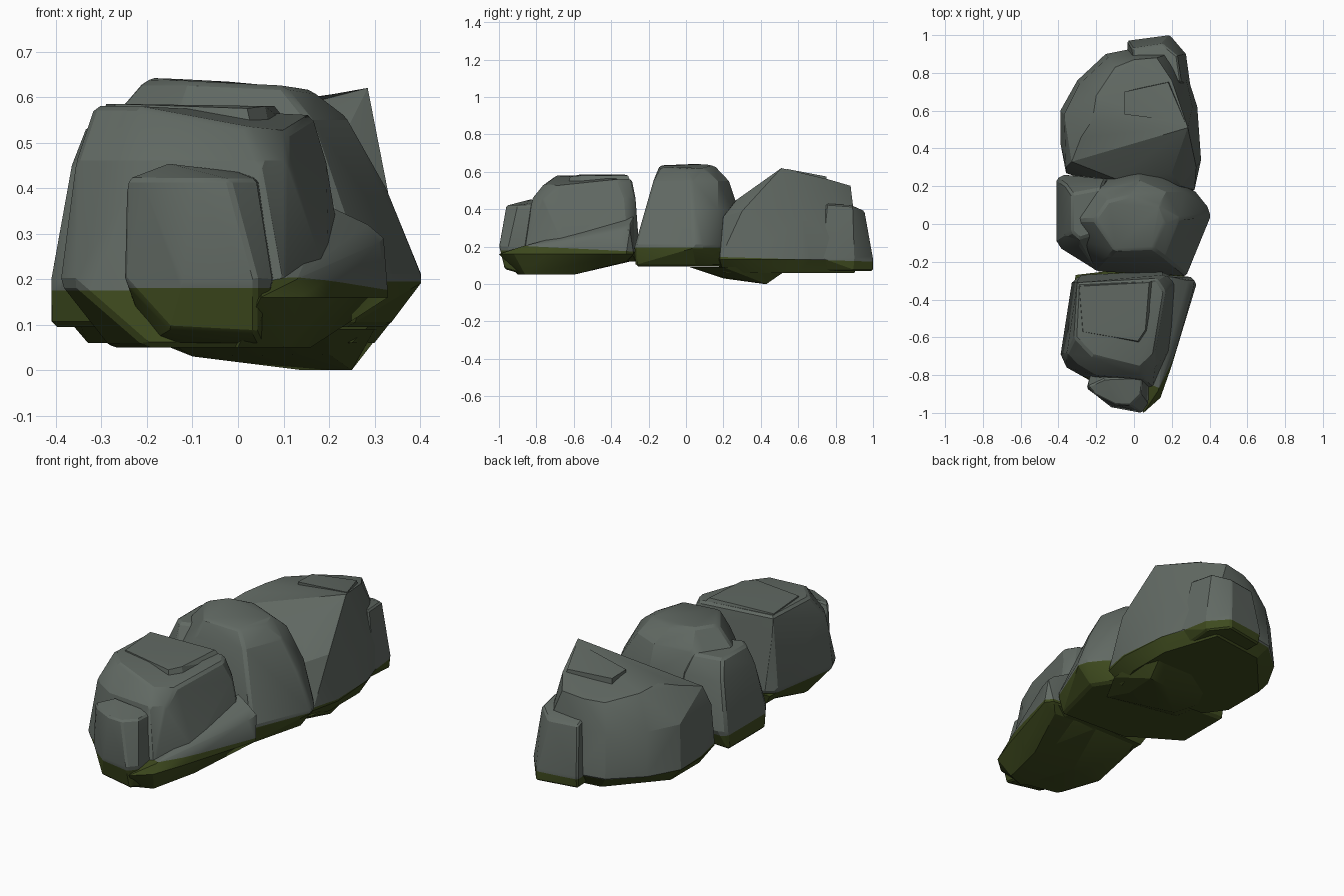
import bpy, bmesh, math
from mathutils import Vector


def material(name, rgb):
    m = bpy.data.materials.new(name)
    m.diffuse_color = (*rgb, 1)
    return m


stone = material("grey_stone", (0.120, 0.142, 0.125))
moss = material("dark_moss", (0.048, 0.068, 0.013))


def boulder(name, layers, moss_z, slope=0.0, bevel=0.012):
    """Faceted rock: hull of outlines at several heights, mossy below a tilted line.
    Each point is (x, y) at the layer height, or (x, y, z)."""
    bm = bmesh.new()
    for z, pts in layers:
        for p in pts:
            bm.verts.new((p[0], p[1], p[2] if len(p) > 2 else z))
    res = bmesh.ops.convex_hull(bm, input=bm.verts[:])
    junk = {g for g in res["geom_interior"] + res["geom_unused"]
            if isinstance(g, bmesh.types.BMVert)}
    bmesh.ops.delete(bm, geom=list(junk), context='VERTS')
    bmesh.ops.dissolve_limit(bm, angle_limit=math.radians(5),
                             verts=bm.verts[:], edges=bm.edges[:])
    if bevel:
        sharp = [e for e in bm.edges if e.calc_face_angle(0) > math.radians(35)]
        bmesh.ops.bevel(bm, geom=sharp, offset=bevel, segments=1,
                        affect='EDGES', clamp_overlap=True)
    # Cut along the moss line and colour by height
    normal = Vector((0, -slope, 1))
    origin = Vector((0, 0, moss_z))
    bmesh.ops.bisect_plane(bm, geom=bm.verts[:] + bm.edges[:] + bm.faces[:],
                           plane_co=origin, plane_no=normal)
    for f in bm.faces:
        f.material_index = int((f.calc_center_median() - origin).dot(normal) < 0)
    bmesh.ops.recalc_face_normals(bm, faces=bm.faces[:])
    me = bpy.data.meshes.new(name)
    bm.to_mesh(me)
    bm.free()
    me.materials.append(stone)
    me.materials.append(moss)
    ob = bpy.data.objects.new(name, me)
    bpy.context.collection.objects.link(ob)
    bpy.context.view_layer.objects.active = ob
    ob.select_set(True)
    bpy.ops.object.shade_smooth_by_angle(angle=math.radians(22))
    ob.select_set(False)


# Front rock: main block
boulder("front_rock", [
    (0.05, [(-0.2, -0.85), (0.02, -0.9), (0.1, -0.6), (-0.28, -0.62), (-0.29, -0.42, 0.11),
            (-0.25, -0.3, 0.12), (0.15, -0.3, 0.12), (0.15, -0.42, 0.11)]),
    (0.19, [(-0.39, -0.69), (-0.36, -0.76), (-0.2, -0.83), (0.1, -0.86), (0.2, -0.65),
            (0.24, -0.3), (0.15, -0.25), (-0.28, -0.27), (-0.33, -0.31)]),
    (0.46, [(-0.355, -0.68), (-0.3, -0.74), (-0.2, -0.8), (0.05, -0.82), (0.11, -0.76),
            (0.195, -0.32), (0.15, -0.27), (-0.3, -0.3)]),
    (0.585, [(-0.315, -0.6, 0.58), (-0.22, -0.7, 0.58), (0.02, -0.76, 0.535), (0.11, -0.68, 0.525),
             (0.165, -0.36, 0.56), (0.12, -0.29, 0.56), (-0.3, -0.31, 0.58)]),
], 0.175)
# Thin cap stone on top
boulder("front_cap", [
    (0.53, [(-0.30, -0.32), (-0.28, -0.57), (0.03, -0.63), (0.07, -0.57), (0.12, -0.29)]),
    (0.585, [(-0.29, -0.33), (-0.27, -0.57), (0.02, -0.62, 0.575), (0.06, -0.56, 0.58), (0.08, -0.31, 0.58)]),
], 0.0, bevel=0)
# Low step at the nose
boulder("front_step", [
    (0.06, [(-0.12, -0.88), (0.05, -0.9), (0.06, -0.75), (-0.2, -0.75),
            (-0.15, -0.94, 0.09), (0.04, -0.97, 0.08)]),
    (0.2, [(-0.25, -0.87), (-0.12, -0.97), (0.04, -1.0), (0.075, -0.95), (0.08, -0.75), (-0.22, -0.75)]),
    (0.42, [(-0.245, -0.86), (-0.21, -0.9), (-0.1, -0.955), (-0.02, -0.96), (0.04, -0.9),
            (0.045, -0.8), (-0.16, -0.82, 0.455), (0.0, -0.82, 0.435)]),
], 0.18, bevel=0.008)
# Sloping ledge along the right foot
boulder("front_ledge", [
    (0.05, [(0.0, -0.9), (0.1, -0.86), (0.16, -0.6), (-0.1, -0.6), (0.26, -0.32, 0.12),
            (0, -0.3, 0.12), (0.2, -0.42, 0.11), (0.0, -0.42, 0.11)]),
    (0.16, [(0.05, -1.0), (0.14, -0.92), (0.2, -0.75), (0.33, -0.32), (0.3, -0.28), (0.0, -0.26)]),
    (0.28, [(0.31, -0.36, 0.28), (0.32, -0.3, 0.29), (0.285, -0.3, 0.32), (0.2, -0.28, 0.36),
            (0.18, -0.6, 0.23), (0.13, -0.88, 0.2), (0.05, -0.8, 0.2), (0.1, -0.3, 0.33)]),
], 0.16, slope=-0.05, bevel=0)
# Mossy foot behind the front rock
boulder("front_heel", [
    (0.12, [(-0.28, -0.28), (0.2, -0.27), (0.2, -0.4), (-0.28, -0.4)]),
    (0.17, [(-0.31, -0.27), (-0.1, -0.245), (0.2, -0.25), (0.3, -0.29), (0.2, -0.4), (-0.32, -0.4)]),
], 0.2, bevel=0)

# Middle rock: dome
boulder("middle_rock", [
    (0.095, [(-0.3, -0.1), (-0.15, -0.25), (0.25, -0.27), (0.33, 0.05), (0.2, 0.25), (-0.3, 0.22)]),
    (0.2, [(-0.36, -0.1), (-0.2, -0.25), (0.28, -0.275), (0.41, 0.04), (0.395, 0.09),
           (0.33, 0.17), (0.2, 0.24), (-0.34, 0.22)]),
    (0.4, [(-0.33, -0.07), (-0.18, -0.2), (0.22, -0.21), (0.33, 0.04), (0.27, 0.17),
           (0.15, 0.25), (0.03, 0.28), (-0.15, 0.23), (-0.31, 0.18)]),
    (0.55, [(-0.285, 0.02), (-0.13, -0.175), (0.16, -0.175), (0.245, 0.03), (0.17, 0.17),
            (0.03, 0.23), (-0.17, 0.19)]),
    (0.635, [(-0.21, 0.02), (-0.19, 0.05, 0.642), (-0.1, -0.14), (0.1, -0.13, 0.625), (0.16, 0.0, 0.615),
             (0.13, 0.1, 0.62), (-0.02, 0.15), (-0.14, 0.12, 0.64)]),
], 0.195)
# Slab leaning on the left side of the middle rock
boulder("middle_side_slab", [
    (0.095, [(-0.41, 0.22), (-0.41, -0.08), (-0.15, -0.24), (-0.1, 0.2)]),
    (0.2, [(-0.41, 0.24), (-0.41, -0.09), (-0.385, -0.13), (-0.2, -0.245), (-0.1, 0.24), (-0.37, 0.26)]),
    (0.45, [(-0.365, 0.21), (-0.365, -0.06), (-0.29, -0.12), (-0.15, 0.24)]),
    (0.54, [(-0.33, 0.16), (-0.33, -0.04), (-0.29, -0.08), (-0.2, -0.05), (-0.17, 0.19)]),
], 0.175)

# Back rock: wedge rising to a sharp right corner
boulder("back_rock", [
    (0.06, [(-0.25, 0.25), (0.25, 0.2), (-0.33, 0.36), (-0.33, 0.6), (-0.1, 0.86),
            (0.2, 0.9), (0.3, 0.6), (0.3, 0.35)]),
    (0.13, [(-0.36, 0.27), (-0.39, 0.43), (-0.39, 0.6), (-0.3, 0.76), (-0.15, 0.9), (0.0, 0.93),
            (0.24, 0.92), (0.335, 0.62), (0.355, 0.34), (0.32, 0.18), (0.0, 0.15)]),
    (0.36, [(-0.36, 0.3), (-0.37, 0.58), (-0.29, 0.74), (-0.14, 0.88), (0.0, 0.9),
            (0.18, 0.9), (0.31, 0.62), (0.33, 0.3, 0.39), (0.25, 0.2)]),
    (0.5, [(-0.33, 0.33, 0.46), (-0.28, 0.46, 0.5), (-0.22, 0.55, 0.53), (-0.2, 0.68, 0.52),
           (-0.1, 0.83, 0.5), (0.0, 0.87, 0.51), (0.12, 0.88, 0.525), (0.2, 0.76, 0.56),
           (0.285, 0.51, 0.62), (0.05, 0.52, 0.57), (0.2, 0.27, 0.45), (-0.1, 0.24, 0.42)]),
], 0.15, slope=-0.03, bevel=0)
# Root bulging under the front of the back rock
boulder("back_root", [
    (0.0, [(0.14, 0.42), (0.25, 0.43), (-0.1, 0.2, 0.03), (0.2, 0.2, 0.035)]),
    (0.09, [(-0.2, 0.1), (0.2, 0.02), (-0.25, 0.4), (0.3, 0.2), (0.32, 0.45), (0.28, 0.56), (0.0, 0.56)]),
], 0.2, bevel=0)
# Raised shelf on the right of the back rock
boulder("back_shelf", [
    (0.5, [(-0.05, 0.58), (-0.05, 0.7), (0.2, 0.76), (0.27, 0.54)]),
    (0.58, [(-0.05, 0.58, 0.57), (-0.05, 0.7, 0.567), (0.18, 0.75, 0.575), (0.27, 0.54, 0.615)]),
], 0.0, bevel=0)
# Low slab at the far end
boulder("back_end_slab", [
    (0.07, [(-0.03, 0.96), (0.19, 1.0), (0.27, 0.9), (0.25, 0.7), (-0.02, 0.75)]),
    (0.14, [(-0.035, 0.97), (0.19, 1.0), (0.275, 0.9), (0.3, 0.72), (-0.03, 0.75)]),
    (0.39, [(-0.01, 0.93), (0.15, 0.955), (0.23, 0.89, 0.42), (0.25, 0.75, 0.43), (0.0, 0.8, 0.43)]),
], 0.15, slope=-0.03, bevel=0.008)
